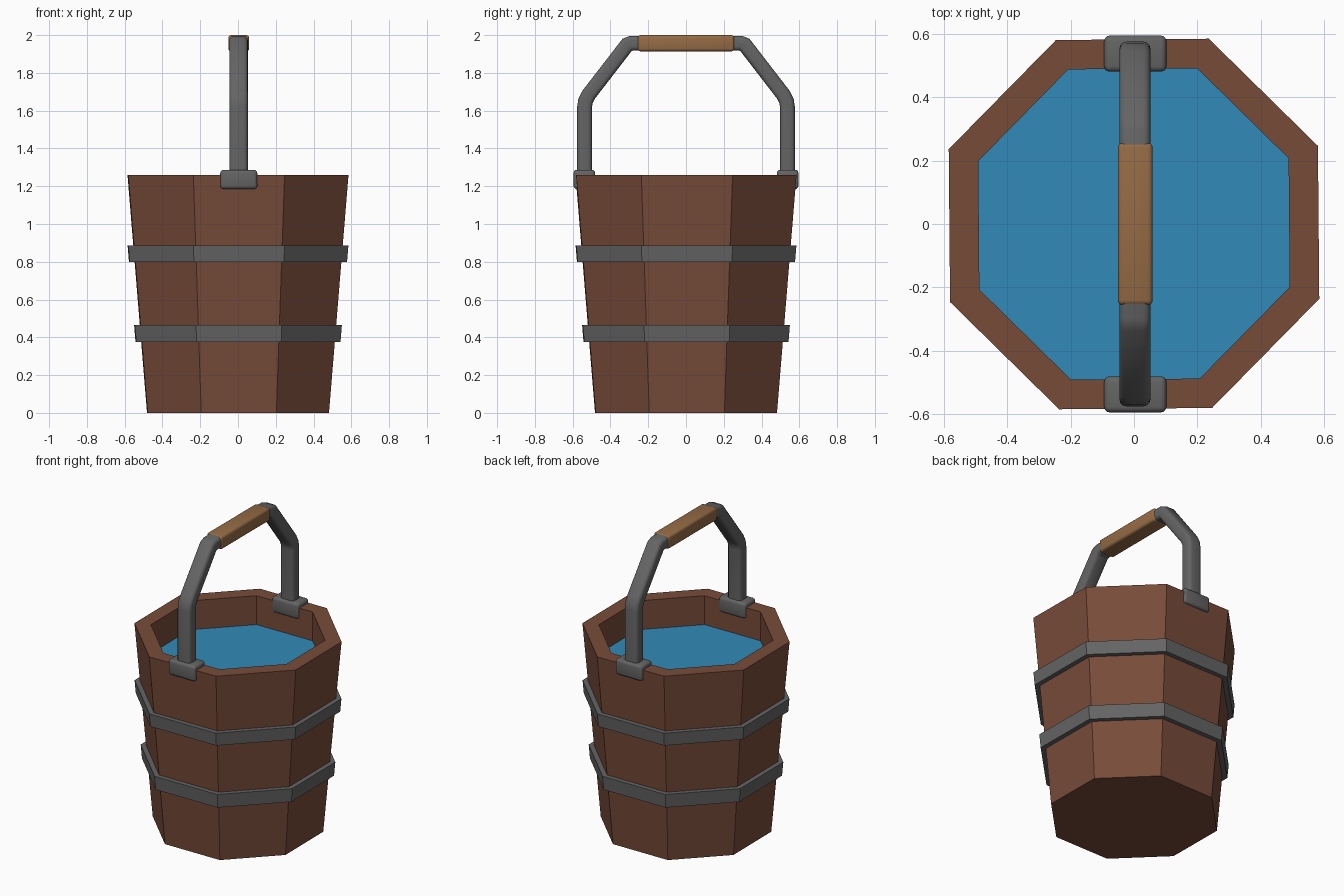
import bpy, bmesh, math
from mathutils import Vector

if "Cube" in bpy.data.objects:
    bpy.data.objects.remove(bpy.data.objects["Cube"])


def material(name, hex_rgb):
    lin = []
    for i in (0, 2, 4):
        c = int(hex_rgb[i:i + 2], 16) / 255
        lin.append(c / 12.92 if c < 0.04045 else ((c + 0.055) / 1.055) ** 2.4)
    m = bpy.data.materials.new(name)
    m.diffuse_color = (*lin, 1)
    m.use_nodes = True
    m.node_tree.nodes["Principled BSDF"].inputs["Base Color"].default_value = m.diffuse_color
    return m


WOOD = material("brown wood", "774B39")
METAL = material("grey metal", "646464")
GRIP = material("light wood", "956B45")
WATER = material("blue water", "328AB8")


def finish(bm, name, mat, smooth=False):
    bmesh.ops.recalc_face_normals(bm, faces=bm.faces)
    me = bpy.data.meshes.new(name)
    bm.to_mesh(me)
    bm.free()
    ob = bpy.data.objects.new(name, me)
    bpy.context.collection.objects.link(ob)
    me.materials.append(mat)
    if smooth:
        bpy.ops.object.select_all(action='DESELECT')
        ob.select_set(True)
        bpy.context.view_layer.objects.active = ob
        bpy.ops.object.shade_smooth_by_angle(angle=math.radians(40))
    return ob


def octagon(bm, apothem, z):
    r = apothem / math.cos(math.pi / 8)
    angles = [math.radians(23 + 45 * i) for i in range(8)]
    return [bm.verts.new((r * math.cos(a), r * math.sin(a), z)) for a in angles]


def bridge(bm, a, b):
    n = len(a)
    for i in range(n):
        bm.faces.new((a[i], a[(i + 1) % n], b[(i + 1) % n], b[i]))


def wall(z):
    return 0.48 + 0.103 * z / 1.26


# Bucket body: outer wall, rim, inner wall and floor
bm = bmesh.new()
rings = [octagon(bm, a, z) for a, z in
         ((wall(0), 0), (wall(1.26), 1.26), (0.49, 1.26), (0.49, 1.0), (0.42, 0.08))]
for a, b in zip(rings, rings[1:]):
    bridge(bm, a, b)
bm.faces.new(rings[0])
bm.faces.new(rings[-1])
finish(bm, "bucket_body", WOOD)

# Water surface
bm = bmesh.new()
bm.faces.new(octagon(bm, 0.49, 1.07))
finish(bm, "water", WATER)

# Metal hoops following the wall taper
for name, z0, z1 in (("lower_hoop", 0.375, 0.465), ("upper_hoop", 0.80, 0.885)):
    bm = bmesh.new()
    loops = [octagon(bm, wall(z) + d, z) for z, d in
             ((z0, -0.01), (z0, 0.03), (z1, 0.03), (z1, -0.01))]
    for i in range(4):
        bridge(bm, loops[i], loops[(i + 1) % 4])
    finish(bm, name, METAL)


def rounded_box(name, centre, size, bevel, mat):
    bm = bmesh.new()
    bmesh.ops.create_cube(bm, size=1)
    for v in bm.verts:
        v.co = Vector(centre) + Vector([c * s for c, s in zip(v.co, size)])
    bmesh.ops.bevel(bm, geom=bm.edges[:], offset=bevel, segments=3,
                    profile=0.5, affect='EDGES')
    return finish(bm, name, mat, True)


# Brackets clamped over the rim
for name, s in (("front_bracket", -1), ("back_bracket", 1)):
    rounded_box(name, (0.004, s * 0.538, 1.236), (0.196, 0.114, 0.102), 0.017, METAL)

# Handle: rounded rectangle swept along a path in the y-z plane
half = [(0.537, 1.22), (0.537, 1.62), (0.532, 1.652), (0.515, 1.685),
        (0.312, 1.948), (0.29, 1.957)]
path = [Vector(p) for p in half] + [Vector((-y, z)) for y, z in reversed(half)]
section = []
for k, (sx, sy) in enumerate(((1, 1), (-1, 1), (-1, -1), (1, -1))):
    for j in range(4):
        a = math.radians(90 * k + 30 * j)
        section.append((sx * 0.027 + 0.022 * math.cos(a), sy * 0.017 + 0.022 * math.sin(a)))
bm = bmesh.new()
loops = []
for i, p in enumerate(path):
    d0 = (p - path[max(i - 1, 0)]) if i else path[1] - path[0]
    d1 = (path[i + 1] - p) if i < len(path) - 1 else d0
    d0, d1 = d0.normalized(), d1.normalized()
    t = (d0 + d1).normalized()
    n = Vector((-t.y, t.x)) / t.dot(d0)
    loops.append([bm.verts.new((0.003 + u, p.x + n.x * v, p.y + n.y * v)) for u, v in section])
for a, b in zip(loops, loops[1:]):
    bridge(bm, a, b)
bm.faces.new(loops[0])
bm.faces.new(loops[-1])
finish(bm, "handle", METAL, True)

# Wooden grip
rounded_box("handle_grip", (0.004, 0, 1.957), (0.11, 0.512, 0.086), 0.015, GRIP)
